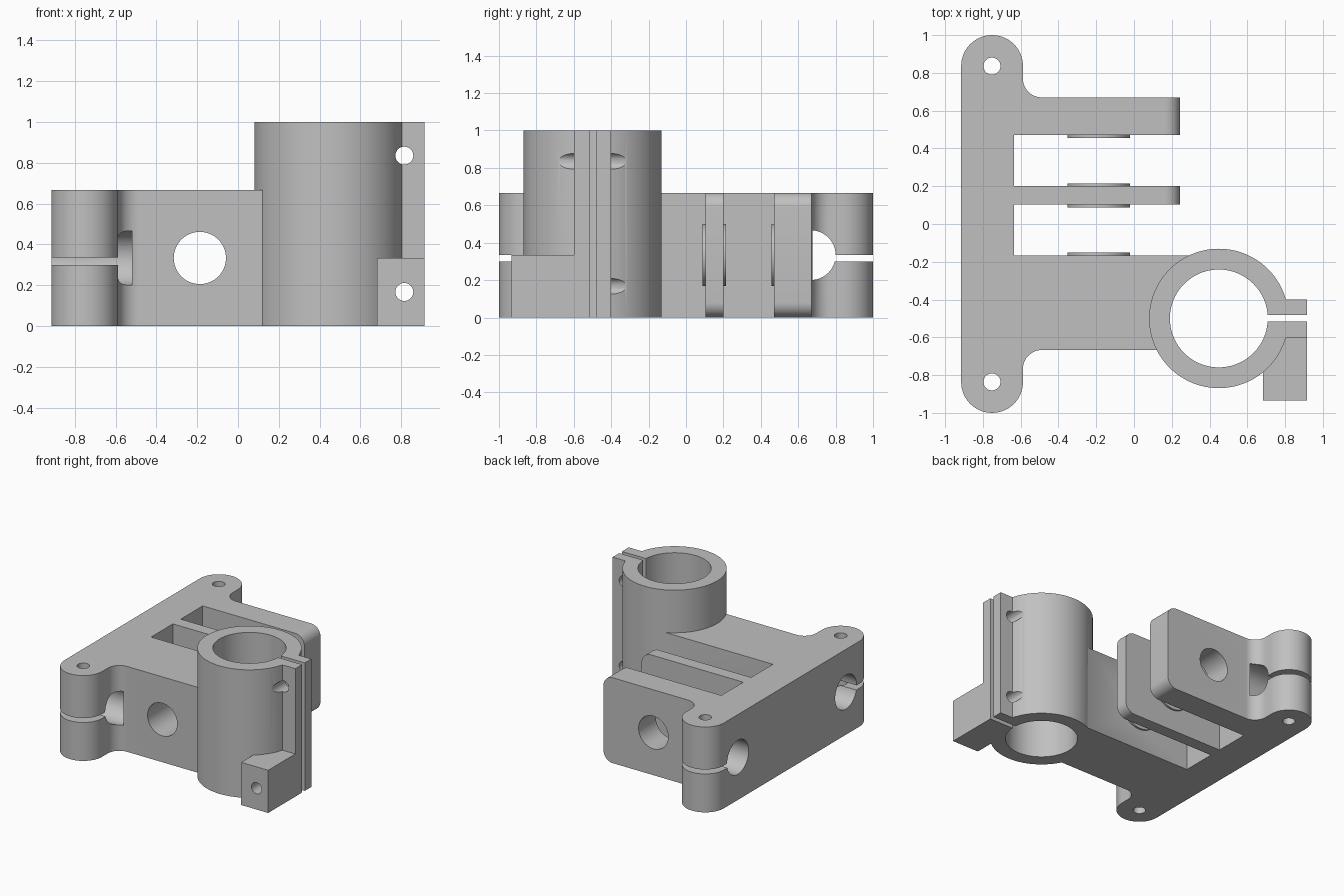
import bpy, bmesh
from math import cos, sin, pi
from mathutils import Vector, Matrix

if "Cube" in bpy.data.objects:
    bpy.data.objects.remove(bpy.data.objects["Cube"])

grey = bpy.data.materials.new("plain grey")
grey.use_nodes = True
COLOUR = (0.53, 0.53, 0.53, 1)
grey.diffuse_color = COLOUR
grey.node_tree.nodes["Principled BSDF"].inputs["Base Color"].default_value = COLOUR

H = 0.667                       # height of the frame
MID = H / 2
TUBE = Vector((0.449, -0.5, 0))  # axis of the upright clamp tube


def to_object(name, bm):
    bmesh.ops.recalc_face_normals(bm, faces=bm.faces[:])
    mesh = bpy.data.meshes.new(name)
    bm.to_mesh(mesh)
    bm.free()
    mesh.materials.append(grey)
    ob = bpy.data.objects.new(name, mesh)
    bpy.context.scene.collection.objects.link(ob)
    return ob


def box(name, x, y, z):
    bm = bmesh.new()
    bmesh.ops.create_cube(bm, size=1)
    for v in bm.verts:
        v.co = [lo + (c + 0.5) * (hi - lo) for c, (lo, hi) in zip(v.co, (x, y, z))]
    return to_object(name, bm)


def rod(name, axis, start, radius, length, segments=64):
    """Cylinder that begins at start and runs along +axis."""
    direction = Vector([float(a == axis) for a in "XYZ"])
    turn = direction.to_track_quat("Z", "Y").to_matrix().to_4x4()
    place = Matrix.Translation(Vector(start) + direction * length / 2) @ turn
    bm = bmesh.new()
    bmesh.ops.create_cone(bm, cap_ends=True, segments=segments, radius1=radius,
                          radius2=radius, depth=length, matrix=place)
    return to_object(name, bm)


def rounded(corners, steps=14):
    """Replace each (x, y, radius) right-angled corner by an arc."""
    out = []
    for i, (x, y, r) in enumerate(corners):
        p = Vector((x, y))
        if not r:
            out.append(p)
            continue
        a = (Vector(corners[i - 1][:2]) - p).normalized() * r
        b = (Vector(corners[(i + 1) % len(corners)][:2]) - p).normalized() * r
        for k in range(steps + 1):
            t = k / steps * pi / 2
            out.append(p + a * (1 - sin(t)) + b * (1 - cos(t)))
    return out


def combine(target, others, operation):
    for other in others:
        mod = target.modifiers.new(operation, "BOOLEAN")
        mod.operation = operation
        mod.solver = "EXACT"
        mod.object = other
        bpy.context.view_layer.update()
        graph = bpy.context.evaluated_depsgraph_get()
        mesh = bpy.data.meshes.new_from_object(target.evaluated_get(graph))
        target.modifiers.clear()
        target.data = mesh
        bpy.data.objects.remove(other)


# Frame: back bar with round ends, two arms and the thick block
outline = rounded([
    (-0.915, -1, 0.1635), (-0.588, -1, 0.1635), (-0.588, -H, 0.1), (0.449, -H, 0),
    (0.449, -0.166, 0), (-0.635, -0.166, 0), (-0.635, 0.103, 0), (0.244, 0.103, 0),
    (0.244, 0.2, 0), (-0.635, 0.2, 0), (-0.635, 0.471, 0), (0.244, 0.471, 0),
    (0.244, 0.67, 0), (-0.588, 0.67, 0.1), (-0.588, 1, 0.1635), (-0.915, 1, 0.1635)])
bm = bmesh.new()
base = bm.faces.new([bm.verts.new((p.x, p.y, 0)) for p in outline])
top = bmesh.ops.extrude_face_region(bm, geom=[base])["geom"]
bmesh.ops.translate(bm, vec=(0, 0, H), verts=[g for g in top if isinstance(g, bmesh.types.BMVert)])

# Rounded arm tips
tips = [e for e in bm.edges if all(abs(v.co.x - 0.244) < 0.001 for v in e.verts)
        and abs(e.verts[0].co.z - e.verts[1].co.z) < 0.001]
bmesh.ops.bevel(bm, geom=tips, offset=0.08, segments=10, profile=0.5, affect="EDGES")
bracket = to_object("clamp_bracket", bm)

# Thin bearing rings on the arm faces, the upright tube, its ears and the stop block
parts = [rod("ring", "Y", (-0.187, y, MID), 0.166, 0.035) for y in (0.456, 0.18, 0.088, -0.186)]
parts += [
    rod("tube", "Z", TUBE, 0.369, 1, 96),
    box("ears", (0.66, 0.915), (-0.6, -0.401), (0, 1)),
    box("stop_block", (0.682, 0.915), (-0.934, -0.56), (0, MID)),
]
combine(bracket, parts, "UNION")

# Tube bore and slit, cross hole through the arms, ear bolt holes
cuts = [
    rod("bore", "Z", TUBE - Vector((0, 0, 0.1)), 0.259, 1.2, 96),
    box("ear_slit", (0.6, 1), (-0.516, -0.482), (-0.1, 1.1)),
    rod("cross_hole", "Y", (-0.187, -1.1, MID), 0.128, 2.2),
]
cuts += [rod("ear_bolt", "Y", (0.815, -1.1, z), 0.044, 0.85, 32) for z in (0.167, 0.835)]

# Rod sockets, pinch slits and pinch bolts at both ends of the bar
for side in (-1, 1):
    cuts += [
        rod("socket", "X", (-1, side * H, MID), 0.133, 0.48),
        box("pinch_slit", (-1, -0.53), sorted((side * H, side * 1.1)), (0.3, 0.335)),
        rod("pinch_bolt", "Z", (-0.752, side * 0.836, -0.1), 0.045, 0.9, 32),
    ]
combine(bracket, cuts, "DIFFERENCE")

bpy.ops.object.select_all(action="DESELECT")
bracket.select_set(True)
bpy.context.view_layer.objects.active = bracket
bpy.ops.object.shade_smooth_by_angle(angle=pi / 6)
